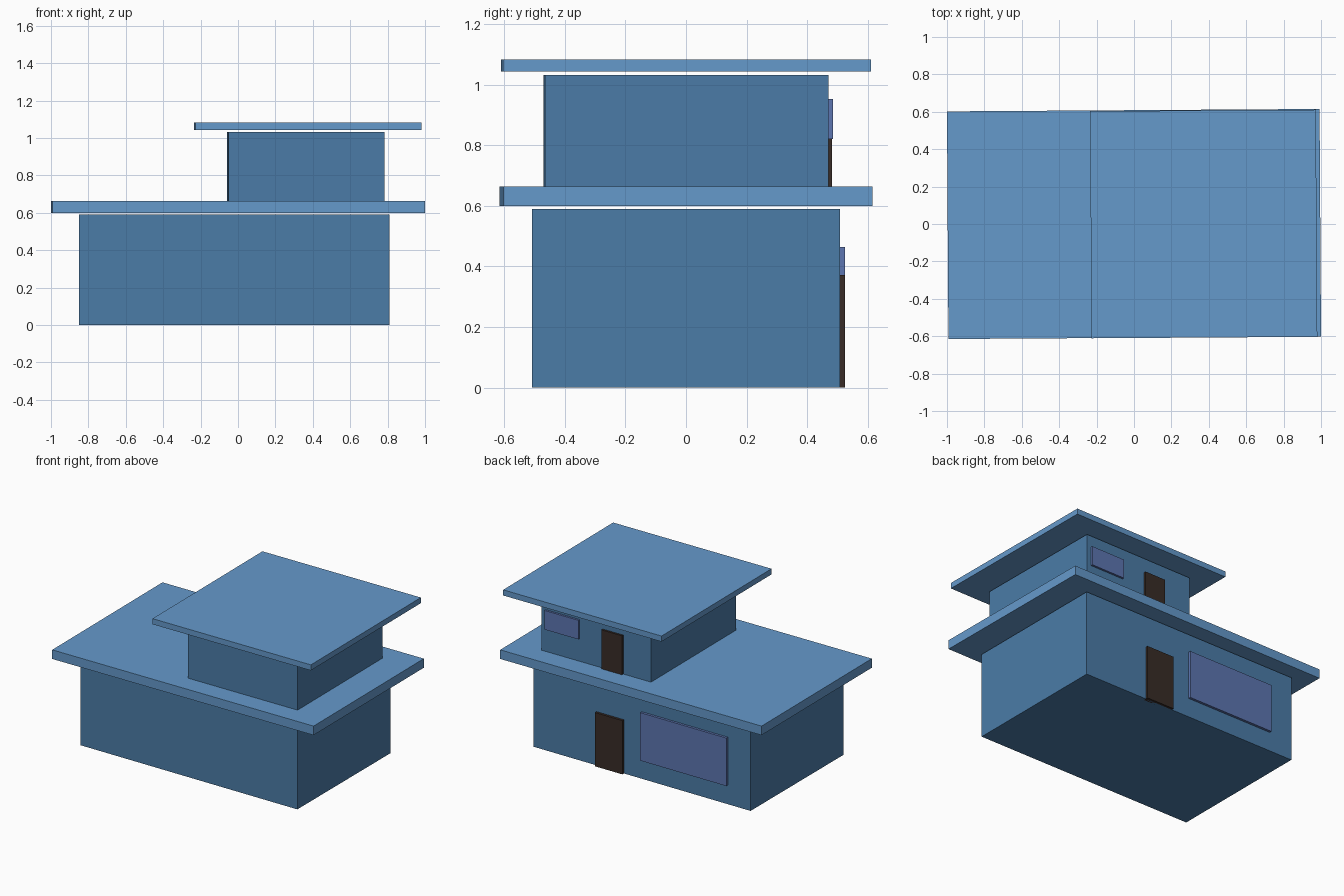
import bpy
from mathutils import Matrix, Vector

if "Cube" in bpy.data.objects:
    bpy.data.objects.remove(bpy.data.objects["Cube"])

TURN = 0.0065  # slight twist of the roofs and upper storey


def material(name, rgb):
    m = bpy.data.materials.new(name)
    m.diffuse_color = (*rgb, 1)
    m.use_nodes = True
    m.node_tree.nodes["Principled BSDF"].inputs["Base Color"].default_value = m.diffuse_color
    return m


WALL = material("wall_blue", (0.07, 0.20, 0.39))
ROOF = material("roof_blue", (0.13, 0.32, 0.60))
DOOR = material("door_brown", (0.04, 0.025, 0.02))
GLASS = material("window_blue", (0.11, 0.18, 0.44))


def box(name, x, y, z, mat, pivot=None):
    """Box from (min, max) ranges, optionally twisted about a pivot."""
    centre = Vector([(a + b) / 2 for a, b in (x, y, z)])
    bpy.ops.mesh.primitive_cube_add(size=1)
    ob = bpy.context.object
    ob.name = name
    size = [b - a for a, b in (x, y, z)]
    mx = Matrix.Translation(centre) @ Matrix.Diagonal((*size, 1))
    if pivot:
        p = Matrix.Translation((*pivot, 0))
        mx = p @ Matrix.Rotation(TURN, 4, 'Z') @ p.inverted() @ mx
    ob.data.transform(mx)
    ob.data.materials.append(mat)
    return ob


# Ground storey with door and window on the back wall
box("lower_walls", (-0.85, 0.81), (-0.508, 0.508), (0, 0.59), WALL)
box("lower_door", (0.12, 0.33), (0.49, 0.525), (0, 0.372), DOOR)
box("lower_window", (-0.676, -0.017), (0.49, 0.525), (0.132, 0.464), GLASS)
box("lower_roof", (-0.996, 0.996), (-0.6085, 0.6085), (0.60, 0.663), ROOF, (0, 0))

# Upper storey
pivot = (0.362, 0)
box("upper_walls", (-0.055, 0.779), (-0.468, 0.468), (0.663, 1.032), WALL, pivot)
box("upper_door", (0.156, 0.313), (0.45, 0.482), (0.663, 0.933), DOOR, pivot)
box("upper_window", (0.49, 0.748), (0.45, 0.482), (0.82, 0.952), GLASS, pivot)
box("upper_roof", (-0.231, 0.976), (-0.607, 0.607), (1.043, 1.082), ROOF, (0.3725, 0))
